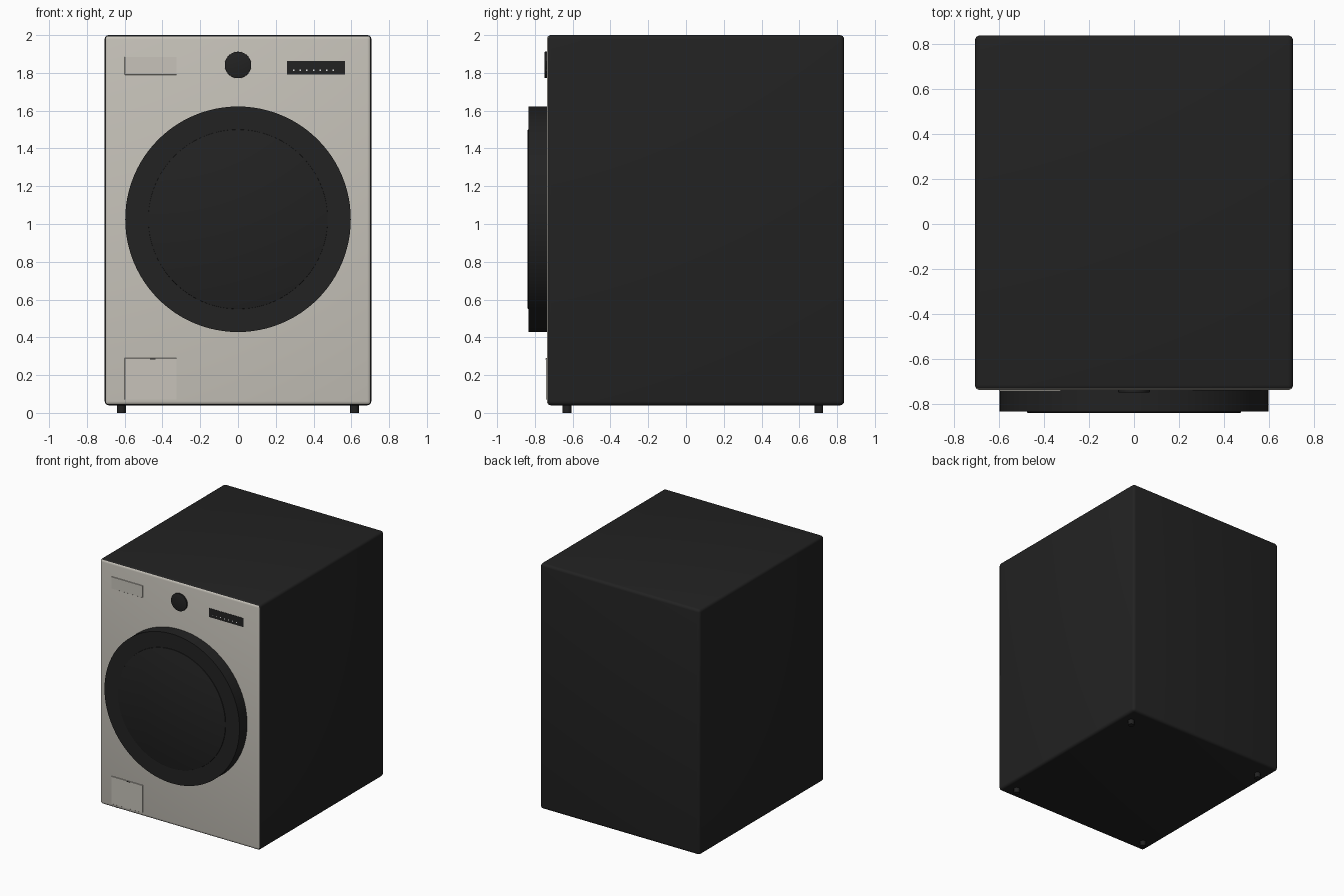
import bpy, math
from mathutils import Vector

cube = bpy.data.objects.get("Cube")
if cube:
    bpy.data.objects.remove(cube, do_unlink=True)


def material(name, rgb):
    m = bpy.data.materials.new(name)
    m.use_nodes = True
    m.diffuse_color = (*rgb, 1)
    m.node_tree.nodes["Principled BSDF"].inputs["Base Color"].default_value = (*rgb, 1)
    return m


BLACK = material("charcoal black", (0.016, 0.016, 0.016))
BEIGE = material("warm beige", (0.57, 0.545, 0.49))
WHITE = material("indicator white", (0.8, 0.8, 0.8))
FRONT = -0.737


def finish(obj, name, mats, bevel=0, segments=3):
    obj.name = name
    for m in mats:
        obj.data.materials.append(m)
    if bevel:
        mod = obj.modifiers.new("rounded edges", "BEVEL")
        mod.width, mod.segments = bevel, segments
        bpy.ops.object.modifier_apply(modifier=mod.name)
    bpy.ops.object.shade_smooth_by_angle(angle=math.radians(35))
    return obj


def box(name, low, high, mats, bevel=0, segments=3):
    low, high = Vector(low), Vector(high)
    bpy.ops.mesh.primitive_cube_add(size=1, location=(low + high) / 2)
    obj = bpy.context.object
    obj.scale = high - low
    bpy.ops.object.transform_apply(location=False, rotation=False)
    return finish(obj, name, mats, bevel, segments)


def disc(name, x, z, radius, y_front, y_back, bevel=0):
    bpy.ops.mesh.primitive_cylinder_add(
        vertices=96, radius=radius, depth=y_back - y_front,
        location=(x, (y_front + y_back) / 2, z), rotation=(math.pi / 2, 0, 0))
    return finish(bpy.context.object, name, [BLACK], bevel, 2)


# Cabinet with a beige front face
body = box("cabinet", (-0.706, FRONT, 0.04), (0.706, 0.837, 2), [BLACK, BEIGE], 0.022, 4)
for face in body.data.polygons:
    if face.normal.y < -0.6:
        face.material_index = 1

# Round door with a slightly raised centre
disc("door", 0, 1.025, 0.597, -0.833, FRONT + 0.01)
disc("door_glass", 0, 1.025, 0.475, -0.838, -0.82, 0.002)

# Control knob and display
disc("control_knob", 0, 1.842, 0.07, -0.748, FRONT + 0.01, 0.002)
box("display", (0.26, FRONT - 0.002, 1.792), (0.566, FRONT + 0.005, 1.863), [BLACK])
for i in range(7):
    x = 0.295 + i * 0.035
    box(f"indicator_{i + 1}", (x - 0.004, FRONT - 0.003, 1.81),
        (x + 0.004, FRONT, 1.818), [WHITE])

# Detergent drawer and service flap
box("detergent_drawer", (-0.6, FRONT - 0.005, 1.79), (-0.325, FRONT + 0.005, 1.885), [BEIGE], 0.001, 1)
box("service_flap", (-0.6, FRONT - 0.005, 0.07), (-0.325, FRONT + 0.005, 0.29), [BEIGE], 0.001, 1)
box("flap_slot", (-0.465, FRONT - 0.006, 0.283), (-0.437, FRONT, 0.289), [BLACK])

# Feet
for side, x in (("right", -0.617), ("left", 0.617)):
    for end, y in (("front", -0.63), ("back", 0.703)):
        bpy.ops.mesh.primitive_cylinder_add(vertices=24, radius=0.023, depth=0.05,
                                            location=(x, y, 0.025))
        finish(bpy.context.object, f"{end}_{side}_foot", [BLACK])
